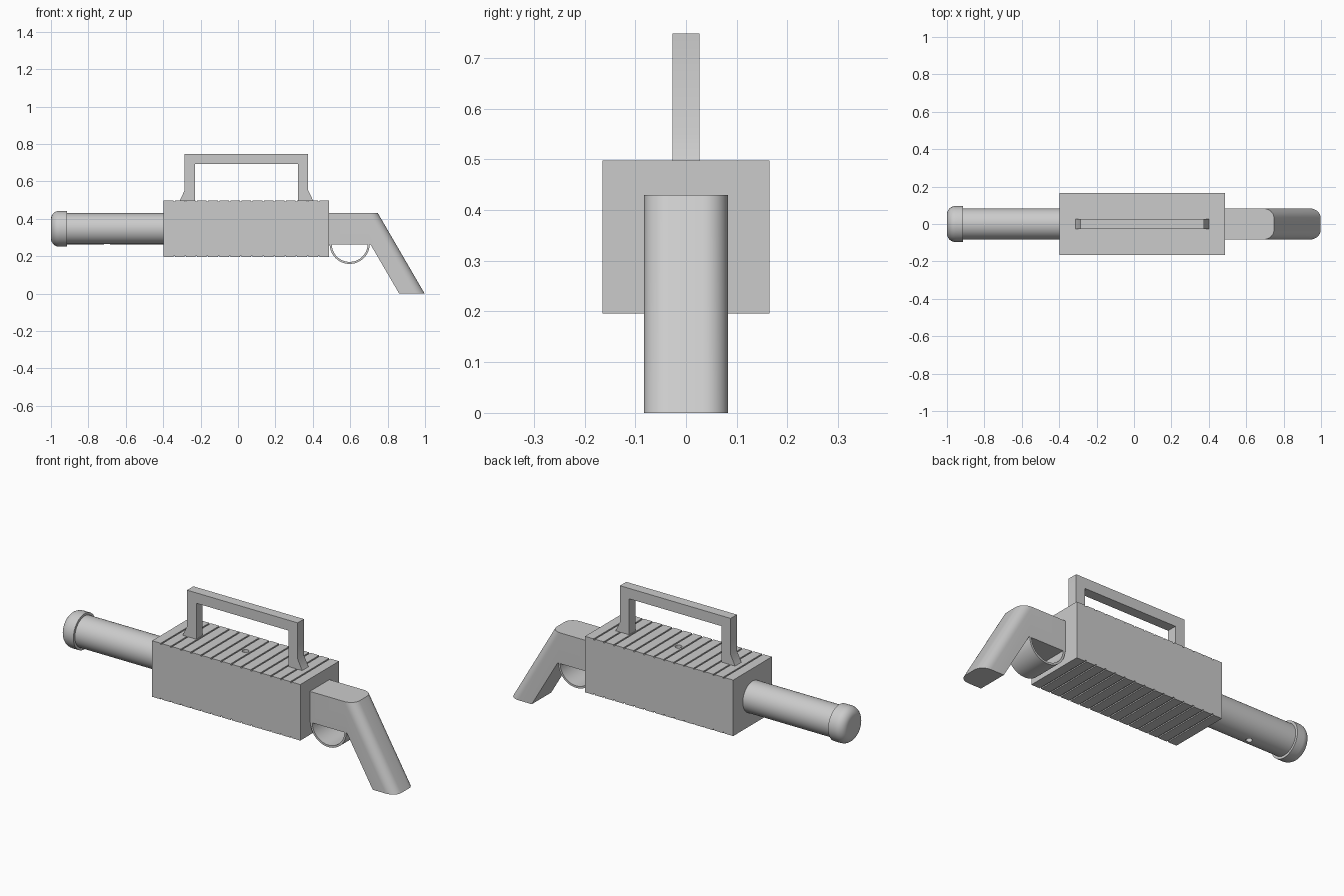
import bpy, bmesh, math
from mathutils import Vector

if "Cube" in bpy.data.objects:
    bpy.data.objects.remove(bpy.data.objects["Cube"])


def finish(bm, name, smooth=True):
    bmesh.ops.recalc_face_normals(bm, faces=bm.faces)
    me = bpy.data.meshes.new(name)
    bm.to_mesh(me)
    bm.free()
    ob = bpy.data.objects.new(name, me)
    bpy.context.collection.objects.link(ob)
    if smooth:
        shade(ob)
    return ob


def shade(ob):
    bpy.ops.object.select_all(action='DESELECT')
    ob.select_set(True)
    bpy.context.view_layer.objects.active = ob
    bpy.ops.object.shade_smooth_by_angle(angle=math.radians(30))


def prism(pts, half):
    """Extrude an xz outline symmetrically along y."""
    bm = bmesh.new()
    f = bm.faces.new([bm.verts.new((x, -half, z)) for x, z in pts])
    r = bmesh.ops.extrude_face_region(bm, geom=[f])
    vs = [v for v in r['geom'] if isinstance(v, bmesh.types.BMVert)]
    bmesh.ops.translate(bm, verts=vs, vec=(0, 2 * half, 0))
    return bm


def lathe(profile, z, name, n=48):
    """Revolve (x, radius) points about the barrel axis."""
    bm = bmesh.new()
    rings = [[bm.verts.new((x, r * math.cos(2 * math.pi * i / n), z + r * math.sin(2 * math.pi * i / n)))
              for i in range(n)] for x, r in profile]
    for a, b in zip(rings, rings[1:]):
        for i in range(n):
            j = (i + 1) % n
            bm.faces.new((a[i], a[j], b[j], b[i]))
    bm.faces.new(rings[0])
    bm.faces.new(rings[-1])
    return finish(bm, name)


def drill(ob, loc, radius, depth):
    """Cut a small vertical screw hole."""
    bpy.ops.mesh.primitive_cylinder_add(vertices=24, radius=radius, depth=depth, location=loc)
    cutter = bpy.context.object
    cutter.name = "hole_cutter"
    cutter.hide_render = True
    mod = ob.modifiers.new("hole", 'BOOLEAN')
    mod.operation, mod.solver, mod.object = 'DIFFERENCE', 'EXACT', cutter
    bpy.ops.object.select_all(action='DESELECT')
    ob.select_set(True)
    bpy.context.view_layer.objects.active = ob
    bpy.ops.object.modifier_apply(modifier=mod.name)
    bpy.data.objects.remove(cutter)
    shade(ob)


AXIS = 0.347

# Body block with narrow grooves across the top and bottom
x0, x1, zb, zt, ribs, gw, gd = -0.397, 0.487, 0.196, 0.498, 15, 0.008, 0.006
step = (x1 - x0 + gw) / ribs
top = []
for i in range(ribs):
    a = x0 + i * step
    b = a + step - gw
    top += [(a, zt), (b, zt)]
    if i < ribs - 1:
        top += [(b, zt - gd), (b + gw, zt - gd)]
bottom = [(x, zt + zb - z) for x, z in reversed(top)]
body = finish(prism(top + bottom, 0.165), "body")
drill(body, ((x0 + x1) / 2, 0, zt), 0.017, 0.06)

# Barrel with a small hole underneath
barrel = lathe([(-0.96, 0.083), (-0.38, 0.083)], AXIS, "barrel")
drill(barrel, (-0.7, 0, AXIS - 0.083), 0.016, 0.06)

# Rounded muzzle cap
R, r = 0.096, 0.045
cap = [(-1 + r - r * math.cos(t), R - r + r * math.sin(t))
       for t in [math.pi / 2 * i / 8 for i in range(9)]]
lathe(cap + [(-0.915, R)], AXIS, "muzzle_cap")

# Carry handle with flared feet
finish(prism([(-0.313, 0.495), (-0.285, 0.553), (-0.285, 0.748), (0.375, 0.748), (0.375, 0.553),
              (0.403, 0.495), (0.32, 0.495), (0.32, 0.692), (-0.23, 0.692), (-0.23, 0.495)], 0.027),
       "carry_handle")

# Rear grip with its back edges rounded
bm = prism([(0.48, 0.43), (0.748, 0.43), (0.998, 0), (0.862, 0), (0.708, 0.264), (0.48, 0.264)], 0.083)
back = [e for e in bm.edges if abs(e.verts[0].co.y - e.verts[1].co.y) < 1e-5
        and min(v.co.x for v in e.verts) > 0.74 and abs(e.verts[0].co.z - e.verts[1].co.z) > 0.4]
bmesh.ops.bevel(bm, geom=back, offset=0.05, segments=8, profile=0.5, affect='EDGES')
finish(bm, "grip")

# Half-round trigger guard
cx, cz, n = 0.597, 0.266, 32
arc = [math.pi + math.pi * i / n for i in range(n + 1)]
outer = [(cx + 0.107 * math.cos(t), cz + 0.107 * math.sin(t)) for t in arc]
inner = [(cx + 0.096 * math.cos(t), cz + 0.096 * math.sin(t)) for t in reversed(arc)]
finish(prism(outer + inner, 0.083), "trigger_guard")
